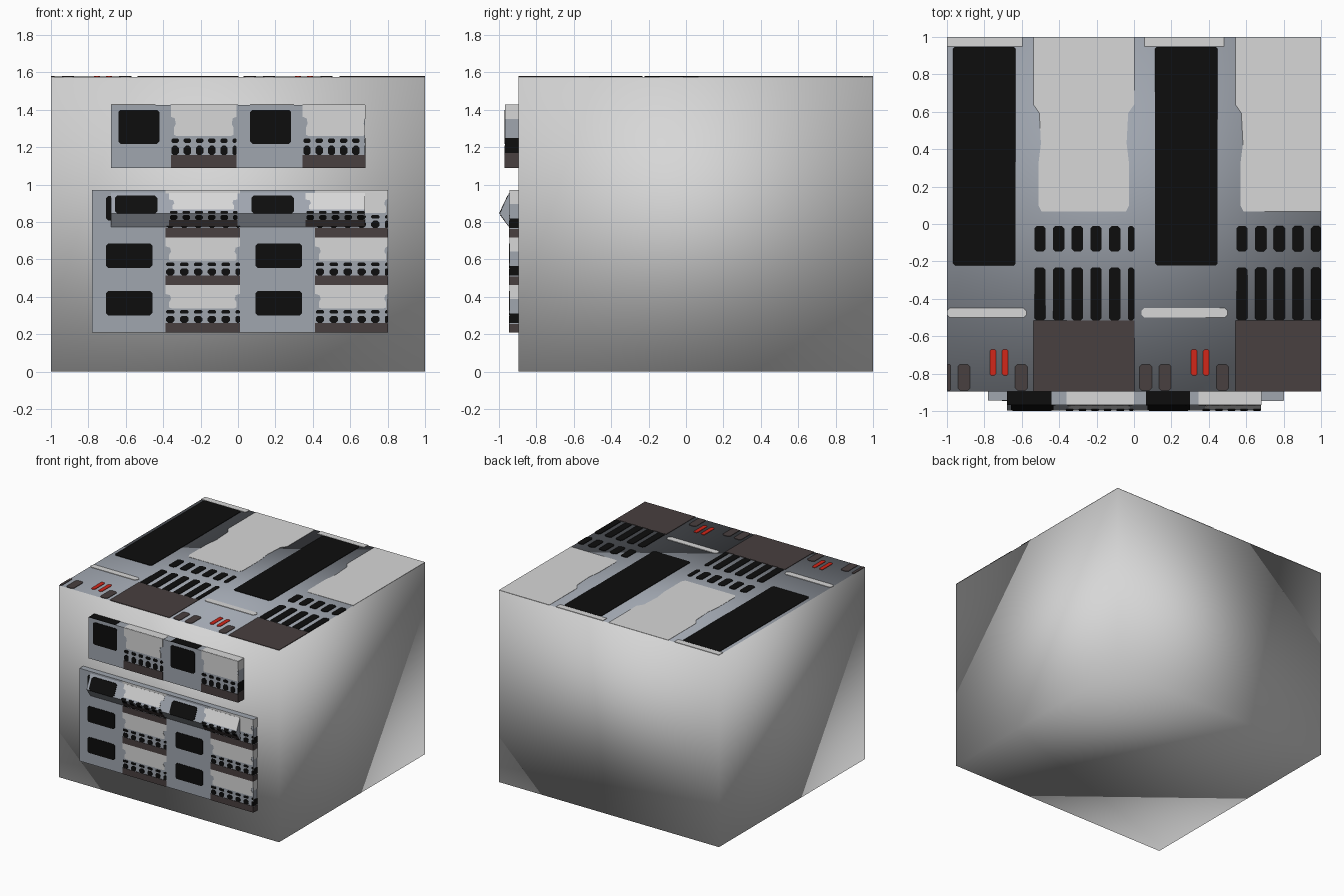
import bpy, bmesh

if "Cube" in bpy.data.objects:
    bpy.data.objects.remove(bpy.data.objects["Cube"])


def material(name, rgb):
    m = bpy.data.materials.new(name)
    m.diffuse_color = (*rgb, 1)
    m.use_nodes = True
    m.node_tree.nodes["Principled BSDF"].inputs["Base Color"].default_value = m.diffuse_color
    return m


MATS = [material("light_grey", (0.68, 0.68, 0.68)),
        material("slate_grey", (0.35, 0.38, 0.43)),
        material("black", (0.004, 0.004, 0.004)),
        material("dark_brown", (0.065, 0.05, 0.05)),
        material("red", (0.65, 0.02, 0.01))]
LIGHT, SLATE, BLACK, BROWN, RED = range(5)


def finish(name, bm):
    bmesh.ops.recalc_face_normals(bm, faces=bm.faces)
    me = bpy.data.meshes.new(name)
    bm.to_mesh(me)
    bm.free()
    for m in MATS:
        me.materials.append(m)
    ob = bpy.data.objects.new(name, me)
    bpy.context.collection.objects.link(ob)
    return ob


def prism(bm, lower, upper, mat):
    """Solid between two matching outlines."""
    a = [bm.verts.new(p) for p in lower]
    b = [bm.verts.new(p) for p in upper]
    n = len(a)
    faces = [bm.faces.new(a[::-1]), bm.faces.new(b)]
    faces += [bm.faces.new((a[i], a[(i + 1) % n], b[(i + 1) % n], b[i])) for i in range(n)]
    for f in faces:
        f.material_index = mat


def box(name, x0, x1, y0, y1, z0, z1, mat):
    bm = bmesh.new()
    ring = [(x0, y0), (x1, y0), (x1, y1), (x0, y1)]
    prism(bm, [(x, y, z0) for x, y in ring], [(x, y, z1) for x, y in ring], mat)
    return finish(name, bm)


def plate(bm, pts, place, mat, thick=0.004):
    """Thin painted plate; place(u, v, d) puts an outline on a surface."""
    clean = [p for i, p in enumerate(pts)
             if max(abs(p[0] - pts[i - 1][0]), abs(p[1] - pts[i - 1][1])) > 1e-5]
    prism(bm, [place(u, v, -0.001) for u, v in clean],
          [place(u, v, thick) for u, v in clean], mat)


def rect(x0, x1, y0, y1, cut=0.0):
    """Rectangle outline, with corners cut off if asked."""
    if cut == 0:
        return [(x0, y0), (x1, y0), (x1, y1), (x0, y1)]
    c = min(cut, (x1 - x0) * 0.3, (y1 - y0) * 0.3)
    return [(x0 + c, y0), (x1 - c, y0), (x1, y0 + c), (x1, y1 - c),
            (x1 - c, y1), (x0 + c, y1), (x0, y1 - c), (x0, y0 + c)]


def pattern(bm, place, x0, period, v0, height, lo, hi, win):
    """Two repeats of window, light bay, slot rows and brown base, cropped to lo..hi."""
    for k in range(2):
        def X(u):
            return min(max(x0 + (k + u) * period, lo), hi)

        def V(v):
            return v0 + v * height

        def block(u0, u1, va, vb, mat, cut=0.0):
            if X(u1) - X(u0) > 0.004:
                plate(bm, rect(X(u0), X(u1), V(va), V(vb), cut), place, mat)

        block(0.057, 0.368, win[0], win[1], BLACK, 0.012)
        block(0.455, 0.955, 0, 0.2, BROWN)
        # light bay, narrower below its shoulders
        left = [(0.0, 1.0), (0.0, 0.81), (0.03, 0.785), (0.038, 0.7),
                (0.025, 0.64), (0.025, 0.525), (0.04, 0.508)]
        bay = [(X(0.455 + u), V(v)) for u, v in left]
        bay += [(X(0.955 - u), V(v)) for u, v in reversed(left)]
        plate(bm, bay, place, LIGHT, 0.002)
        # two rows of slots
        for i in range(6):
            u = 0.46 + i * 0.0926
            end = min(u + 0.056, 0.955)
            block(u, end, 0.2, 0.35, BLACK, 0.012)
            block(u, end, 0.395, 0.466, BLACK, 0.012)


# main body: softly shaded box with a slate top
TOP = 1.576
body = box("body", -1, 1, -0.895, 1, 0, TOP, LIGHT)
for f in body.data.polygons:
    f.use_smooth = True
    if f.normal.z > 0.9:
        f.material_index = SLATE


# roof markings
def on_roof(x, y, d):
    return (x, y, TOP + d)


bm = bmesh.new()
pattern(bm, on_roof, -1.03, 1.08, -0.895, 1.895, -1, 1, (0.355, 0.972))
for s in (0, 1.075):
    plate(bm, rect(max(-1.02 + s, -1), -0.595 + s, 0.95, 1.0), on_roof, LIGHT)
    plate(bm, rect(max(-1.035 + s, -1), -0.575 + s, -0.5, -0.45, 0.02), on_roof, LIGHT)
    for x in (-0.77, -0.705):
        plate(bm, rect(x + s, x + 0.032 + s, -0.81, -0.67, 0.008), on_roof, RED)
    for x in (-1.045, -0.942, -0.635):
        if x + s + 0.065 > -0.99:
            plate(bm, rect(max(x + s, -1), x + s + 0.065, -0.89, -0.75, 0.012), on_roof, BROWN)
finish("roof_markings", bm)

# upper front panel
box("upper_panel", -0.68, 0.68, -0.967, -0.89, 1.09, 1.427, SLATE)
bm = bmesh.new()
pattern(bm, lambda x, z, d: (x, -0.967 - d, z), -0.68, 0.705, 1.09, 0.337,
        -0.68, 0.68, (0.38, 0.92))
for x0, x1, mat in ((-0.68, -0.44, BLACK), (-0.36, 0.0, LIGHT),
                    (0.065, 0.3, BLACK), (0.345, 0.68, LIGHT)):
    plate(bm, rect(x0, x1, -0.967, -0.895), lambda x, y, d: (x, y, 1.427 + d), mat, 0.002)
for z0, z1, mat in ((1.09, 1.17, BROWN), (1.17, 1.25, BLACK), (1.35, 1.427, LIGHT)):
    plate(bm, rect(-0.967, -0.895, z0, z1), lambda y, z, d: (0.68 + d, y, z), mat, 0.002)
finish("upper_panel_markings", bm)

# lower front panel with three rows
box("lower_panel", -0.78, 0.8, -0.943, -0.89, 0.21, 0.972, SLATE)
bm = bmesh.new()
for i in range(3):
    z0 = 0.21 + i * 0.254
    pattern(bm, lambda x, z, d: (x, -0.943 - d, z), -0.752, 0.8, z0, 0.254,
            -0.78, 0.8, (0.36, 0.87))
    for a, b, mat in ((0, 0.18, BROWN), (0.2, 0.4, BLACK), (0.7, 1, LIGHT)):
        plate(bm, rect(-0.943, -0.895, z0 + a * 0.254, z0 + b * 0.254),
              lambda y, z, d: (0.8 + d, y, z), mat, 0.002)
finish("lower_panel_markings", bm)

# pointed ridge across the top row
PEAK, HIGH, LOW = 0.8452, 0.957, 0.773
outline = [(-0.935, LOW), (-0.943, LOW), (-0.996, PEAK), (-0.943, HIGH), (-0.935, HIGH)]
bm = bmesh.new()
prism(bm, [(-0.68, y, z) for y, z in outline], [(0.68, y, z) for y, z in outline], SLATE)
finish("front_ridge", bm)


def on_ridge(x, z, d):
    end = HIGH if z > PEAK else LOW
    return (x, -0.996 + 0.053 * (z - PEAK) / (end - PEAK) - d, z)


bm = bmesh.new()
pattern(bm, on_ridge, -0.7, 0.73, 0.775, 0.18, -0.68, 0.68, (0.39, 0.92))
finish("ridge_markings", bm)
